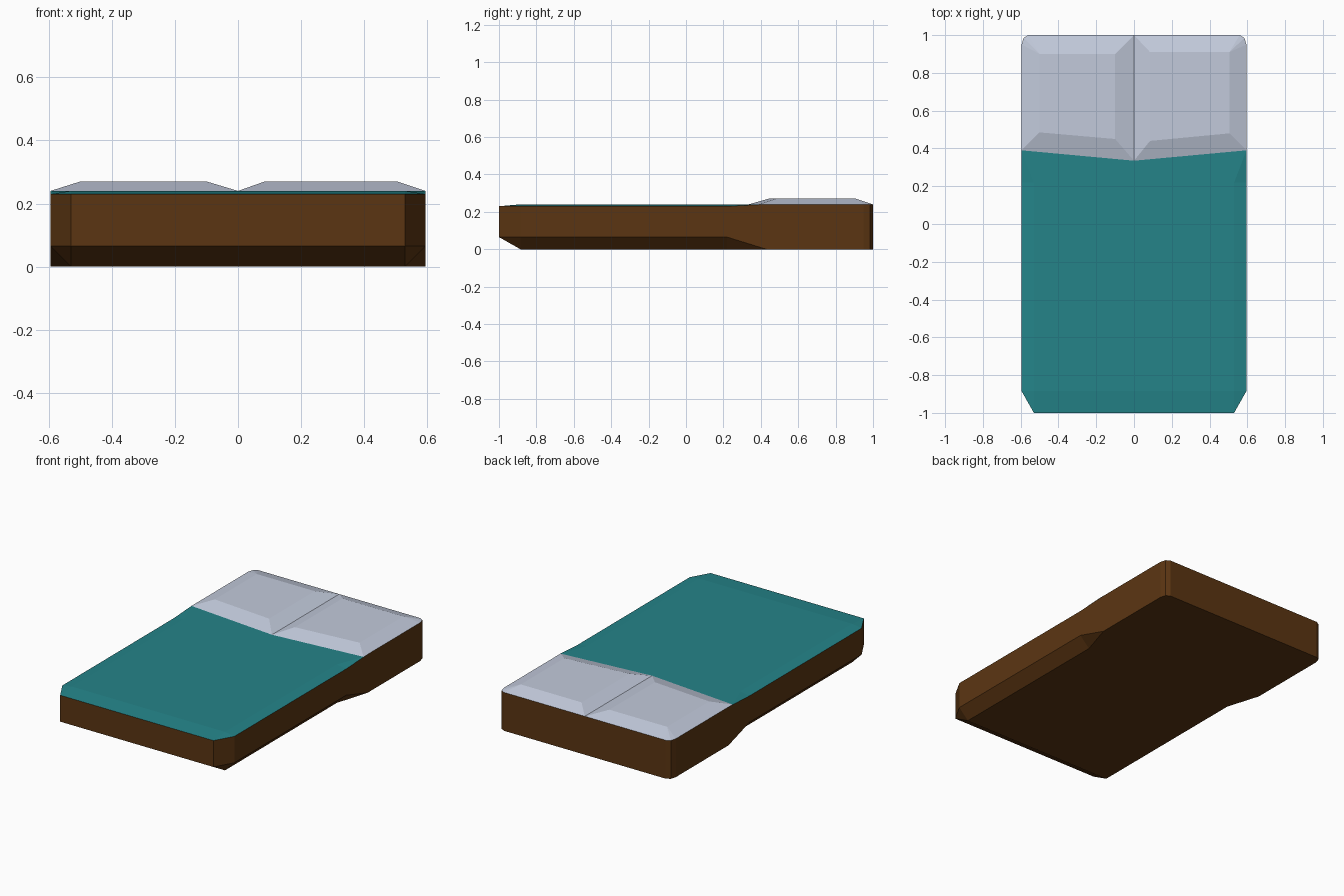
import bpy
import bmesh

if "Cube" in bpy.data.objects:
    bpy.data.objects.remove(bpy.data.objects["Cube"])


def material(name, rgb):
    m = bpy.data.materials.new(name)
    m.diffuse_color = (*rgb, 1)
    m.use_nodes = True
    m.node_tree.nodes["Principled BSDF"].inputs["Base Color"].default_value = m.diffuse_color
    return m


BROWN = material("dark wood brown", (0.105, 0.036, 0.006))
TEAL = material("teal blanket", (0.018, 0.23, 0.25))
PALE = material("pale grey", (0.54, 0.59, 0.71))

W = 0.595    # half width
IN = 0.53    # half width of the tapered foot end and underside
TOP = 0.24   # mattress height


def build(name, verts, faces, mat, mirror=False):
    bm = bmesh.new()
    vs = [bm.verts.new(v) for v in verts]
    for f in faces:
        bm.faces.new([vs[i] for i in f])
    if mirror:
        geom = bm.verts[:] + bm.edges[:] + bm.faces[:]
        bmesh.ops.mirror(bm, geom=geom, axis='X', merge_dist=0.0001)
        bmesh.ops.remove_doubles(bm, verts=bm.verts[:], dist=0.0001)
    bmesh.ops.recalc_face_normals(bm, faces=bm.faces[:])
    # open sheets must face away from the middle of the bed
    if sum(f.normal.z * f.calc_area() * (f.calc_center_median().z - 0.12)
           for f in bm.faces) < 0:
        bmesh.ops.reverse_faces(bm, faces=bm.faces[:])
    me = bpy.data.meshes.new(name)
    bm.to_mesh(me)
    bm.free()
    me.materials.append(mat)
    ob = bpy.data.objects.new(name, me)
    bpy.context.collection.objects.link(ob)
    return ob


# Bed frame: wall stations (x, y, lower z, upper z) from foot to head, right half
stations = [(0, -1, 0.065, 0.23), (IN, -1, 0.065, 0.23),
            (W, -0.885, 0.065, 0.23), (W, 0.22, 0.065, 0.23),
            (W, 0.43, 0, TOP), (W, 0.95, 0, TOP),
            (0.585, 0.985, 0, TOP), (0.56, 1, 0, TOP), (0, 1, 0, TOP)]
verts = [(x, y, z) for x, y, lo, hi in stations for z in (lo, hi)]
faces = [(2 * i, 2 * i + 2, 2 * i + 3, 2 * i + 1) for i in range(len(stations) - 1)]
# tapered underside
b = len(verts)
verts += [(0, -0.885, 0), (IN, -0.885, 0), (IN, 0.22, 0)]
faces += [(0, b, b + 1, 2), (2, b + 1, 4), (4, b + 1, b + 2, 6), (6, b + 2, 8),
          (b, 16, 14, 12, 10, 8, b + 2, b + 1)]
build("bed_frame", verts, faces, BROWN, mirror=True)

# Blanket: thin cover sloping down to the frame edge, right half
verts = [(0, -1, 0.23), (IN, -1, 0.23), (W, -0.885, 0.23), (W, 0.22, 0.23),
         (W, 0.43, TOP), (W, 0.39, TOP), (0, 0.335, TOP),
         (IN, 0.22, TOP), (IN, -0.885, TOP), (0, -0.885, TOP)]
faces = [(0, 1, 8, 9), (1, 2, 8), (2, 3, 7, 8), (3, 4, 5, 7), (5, 6, 9, 8, 7)]
build("blanket", verts, faces, TEAL, mirror=True)


# Pillows: bevelled cushions with a rounded outer back corner
def pillow(name, s, x0, x1, yin, yout, yback):
    rim = [(0, 0.335), (W, 0.39), (W, 0.95), (0.585, 0.985), (0.56, 1), (0, 1)]
    crown = [(x0, yin), (x1, yout), (x1, yback), (x0, yback)]
    verts = [(s * x, y, TOP) for x, y in rim] + [(s * x, y, 0.27) for x, y in crown]
    faces = [(0, 1, 7, 6), (1, 2, 8, 7), (2, 3, 8), (3, 4, 8),
             (4, 5, 9, 8), (5, 0, 6, 9), (6, 7, 8, 9)]
    build(name, verts, faces, PALE)


pillow("left_pillow", -1, 0.1, 0.5, 0.45, 0.485, 0.9)
pillow("right_pillow", 1, 0.085, 0.505, 0.44, 0.48, 0.91)
